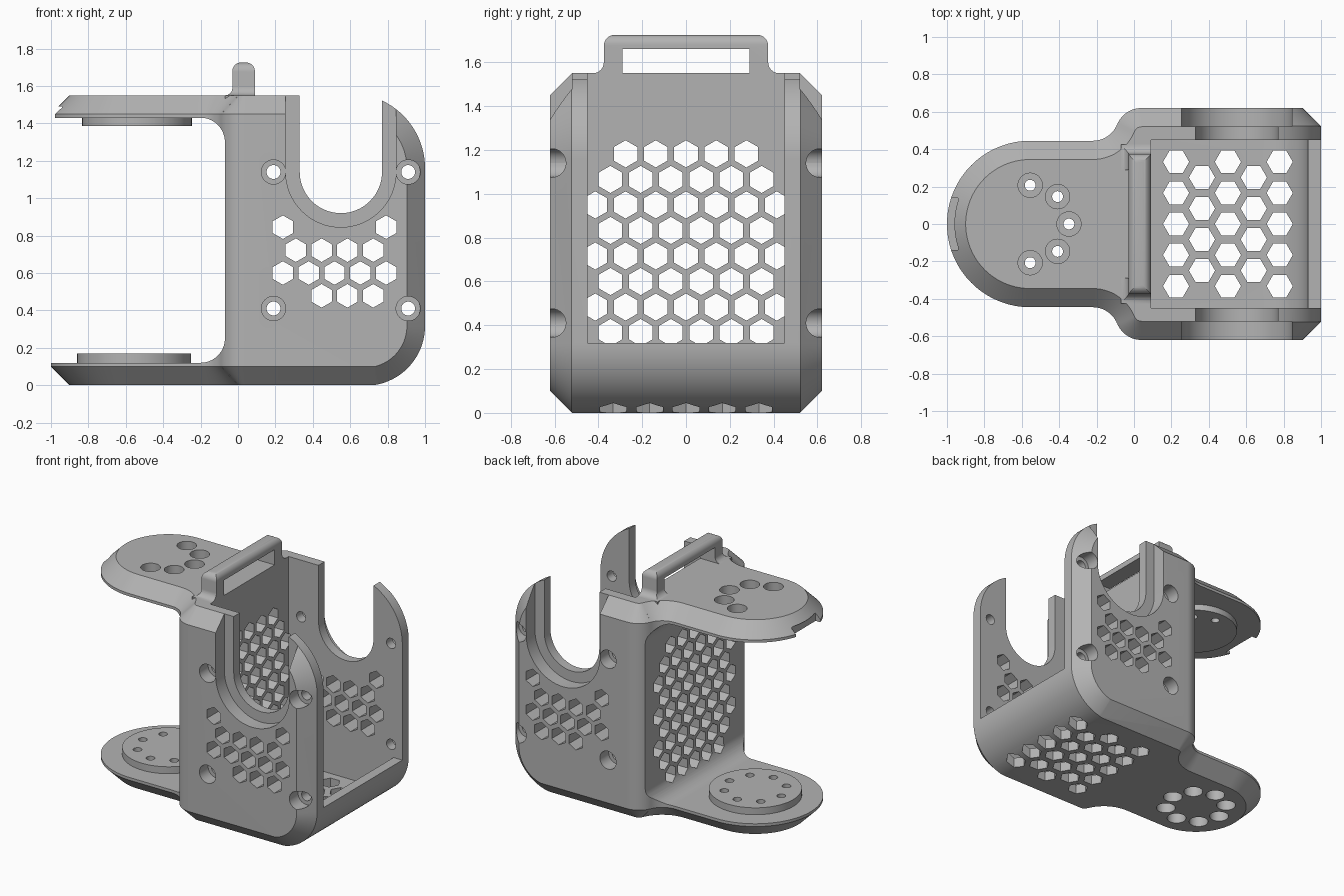
import bpy
import bmesh
from math import cos, sin, pi, radians

cube = bpy.data.objects.get("Cube")
if cube:
    bpy.data.objects.remove(cube, do_unlink=True)

grey = bpy.data.materials.new("matte grey")
grey.use_nodes = True
grey.diffuse_color = (0.45, 0.45, 0.45, 1)
grey.node_tree.nodes["Principled BSDF"].inputs["Base Color"].default_value = (0.45, 0.45, 0.45, 1)


def arc(cx, cy, r, a, b, n=14):
    """Points on an arc between two angles in degrees."""
    steps = [radians(a + (b - a) * i / n) for i in range(n + 1)]
    return [(cx + r * cos(t), cy + r * sin(t)) for t in steps]


def place(points, axis, h):
    """Set a flat outline at position h along an axis."""
    order = {"x": lambda u, v: (h, u, v), "y": lambda u, v: (u, h, v), "z": lambda u, v: (u, v, h)}
    return [order[axis](u, v) for u, v in points]


def make(name, solids):
    """One object from lofted solids; each is (axis, [(height, outline), ...])."""
    bm = bmesh.new()
    for axis, sections in solids:
        rings = [[bm.verts.new(p) for p in place(o, axis, h)] for h, o in sections]
        n = len(rings[0])
        for low, high in zip(rings, rings[1:]):
            for i in range(n):
                j = (i + 1) % n
                bm.faces.new((low[i], low[j], high[j], high[i]))
        bm.faces.new(rings[0][::-1])
        bm.faces.new(rings[-1])
    bmesh.ops.recalc_face_normals(bm, faces=bm.faces)
    mesh = bpy.data.meshes.new(name)
    bm.to_mesh(mesh)
    bm.free()
    mesh.materials.append(grey)
    obj = bpy.data.objects.new(name, mesh)
    bpy.context.collection.objects.link(obj)
    return obj


def activate(obj):
    bpy.ops.object.select_all(action="DESELECT")
    obj.select_set(True)
    bpy.context.view_layer.objects.active = obj


def boolean(obj, tool, operation="DIFFERENCE", keep=False):
    activate(obj)
    mod = obj.modifiers.new("cut", "BOOLEAN")
    mod.operation, mod.object, mod.solver = operation, tool, "EXACT"
    bpy.ops.object.modifier_apply(modifier=mod.name)
    if not keep:
        bpy.data.objects.remove(tool, do_unlink=True)


def rect(u0, v0, u1, v1):
    return [(u0, v0), (u1, v0), (u1, v1), (u0, v1)]


def circle(u, v, r, n=32):
    return arc(u, v, r, 0, 360 - 360 / n, n - 1)


def stepped_hole(axis, u, v, outside, step, inside, wide=0.065, narrow=0.035):
    w, s = circle(u, v, wide), circle(u, v, narrow)
    return axis, [(outside, w), (step, w), (step, s), (inside, s)]


def hexagon(axis, u, v, lo, hi, r, turn):
    o = arc(u, v, r, turn, turn + 300, 5)
    return axis, [(lo, o), (hi, o)]


ARM_X, ARM_R, HALF_W, CH = -0.555, 0.445, 0.62, 0.1


# Plan outline: round arm widening through an S-curve into the box
def plan(d):
    side = (arc(ARM_X, 0, ARM_R - d, 180, 90, 32)
            + arc(-0.22, ARM_R + 0.14, 0.14 + d, 270, 338)
            + arc(0.04, HALF_W - 0.14, 0.14 - d, 158, 90)
            + [(1.2, HALF_W - d)])
    return side + [(x, -y) for x, y in side[:0:-1]]


# Side outline: rounded right-hand corners
def side_outline(d):
    return ([(-1.4, d - 0.003)] + arc(0.68, 0.317, 0.32 - d, -90, 0, 20)
            + arc(0.6, 1.16, 0.4 - d, 0, 90, 24) + [(-1.4, 1.56 - d)])


body = make("bracket_body", [("z", [(0, plan(CH)), (CH, plan(0)), (1.45, plan(0)), (1.55, plan(CH))])])
edge = HALF_W + 0.003
boolean(body, make("side_form", [("y", [(-edge, side_outline(CH)), (CH - edge, side_outline(0)),
                                        (edge - CH, side_outline(0)), (edge, side_outline(CH))])]), "INTERSECT")

# Gap between the arms
gap = [(-1.3, 0.12)] + arc(-0.2, 0.25, 0.13, -90, 0) + arc(-0.2, 1.3, 0.13, 0, 90) + [(-1.3, 1.43)]
boolean(body, make("gap_cutter", [("y", [(-0.8, gap), (0.8, gap)])]))

# Inner bay, open to the top and right
bay = [(0.09, 0.07)] + arc(0.68, 0.32, 0.25, -90, 0, 20) + [(1.2, 0.32), (1.2, 1.8), (0.09, 1.8)]
boolean(body, make("bay_cutter", [("y", [(-0.45, bay), (0.45, bay)])]))


# Stepped U openings in both side walls
def u_shape(r):
    return arc(0.55, 1.14, r, 180, 360, 32) + [(0.55 + r, 1.8), (0.55 - r, 1.8)]


big, small = u_shape(0.295), u_shape(0.22)
boolean(body, make("u_cutter", [("y", [(-0.7, big), (-0.52, big), (-0.52, small),
                                       (0.52, small), (0.52, big), (0.7, big)])]))

# Notch under the tip of the upper arm
notch = rect(-1.1, -0.14, -0.94, 0.14)
boolean(body, make("notch_cutter", [("z", [(1.3, notch), (1.49, notch)])]))

# Screw holes in the side walls
screws = [stepped_hole("y", x, z, 0.7 * s, 0.52 * s, 0.4 * s, narrow=0.037)
          for x in (0.19, 0.91) for z in (0.41, 1.14) for s in (-1, 1)]
boolean(body, make("screw_cutter", screws))

# Honeycomb vents: inner wall, side walls, floor
wall_vents = []
for row, count in enumerate((5, 6, 7, 6, 7, 6, 7, 6, 5)):
    for i in range(count):
        wall_vents.append(hexagon("x", (i - (count - 1) / 2) * 0.138, 1.182 - row * 0.1165, -0.3, 0.1, 0.062, 30))
boolean(body, make("wall_vent_cutter", wall_vents))

side_rows = {0.845: (0, 4), 0.722: (0.5, 1.5, 2.5, 3.5), 0.6: (0, 1, 2, 3, 4), 0.478: (1.5, 2.5, 3.5)}
side_vents = [hexagon("y", 0.24 + k * 0.138, z, -0.7, 0.7, 0.063, 30) for z, ks in side_rows.items() for k in ks]
boolean(body, make("side_vent_cutter", side_vents))

floor_vents = []
for col, count in enumerate((5, 4, 5, 4, 5)):
    for i in range(count):
        floor_vents.append(hexagon("z", 0.225 + col * 0.1385, (i - (count - 1) / 2) * 0.166, -0.1, 0.2, 0.07, 0))
boolean(body, make("floor_vent_cutter", floor_vents))


# Round mounting pads, drilled together with the arms
def pad(name, x, r, lo, hi, cutter_parts):
    o = circle(x, 0, r, 64)
    obj = make(name, [("z", [(lo, o), (hi, o)])])
    cutter = make("drill", cutter_parts)
    boolean(body, cutter, keep=True)
    boolean(obj, cutter)
    return obj


def ring(angles, outside, step, inside):
    return [stepped_hole("z", ARM_X + 0.207 * cos(radians(a)), 0.207 * sin(radians(a)),
                         outside, step, inside, narrow=0.029) for a in angles]


upper_pad = pad("upper_pad", -0.54, 0.293, 1.385, 1.44, ring(range(-90, 91, 45), 1.7, 1.425, 1.3))
lower_pad = pad("lower_pad", ARM_X, 0.305, 0.11, 0.17, ring(range(0, 360, 45), -0.1, 0.1, 0.3))

# Carry handle with flared feet
half = [(0.42, 1.5)] + arc(0.425, 1.6, 0.05, 270, 180, 8) + arc(0.325, 1.675, 0.05, 0, 90, 8)
front = half + [(-y, z) for y, z in half[::-1]]
section = ([(0.09, 1.5)] + arc(0.045, 1.68, 0.045, 0, 90, 8) + arc(0.015, 1.68, 0.045, 90, 180, 8)
           + arc(-0.07, 1.59, 0.04, 0, -90, 8) + [(-0.07, 1.5)])
handle = make("handle", [("x", [(-0.2, front), (0.2, front)])])
boolean(handle, make("handle_form", [("y", [(-0.6, section), (0.6, section)])]), "INTERSECT")
window = rect(-0.29, 1.4, 0.29, 1.66)
boolean(handle, make("handle_cutter", [("x", [(-0.3, window), (0.3, window)])]))

for part in (body, upper_pad, lower_pad, handle):
    activate(part)
    bpy.ops.object.shade_smooth_by_angle(angle=radians(30))
